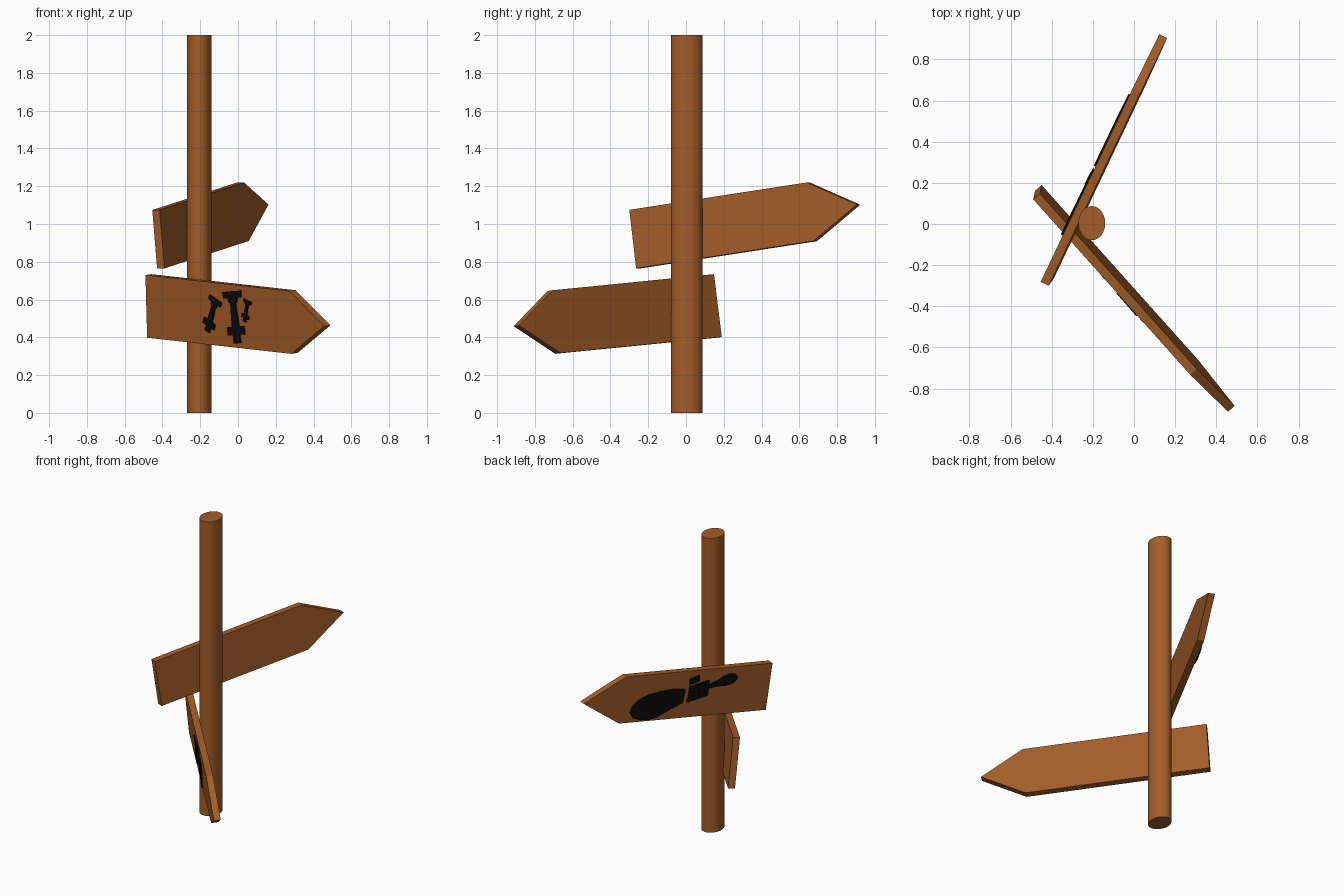
import bpy, bmesh
from mathutils import Vector, Matrix

if "Cube" in bpy.data.objects:
    bpy.data.objects.remove(bpy.data.objects["Cube"])


def material(name, color):
    m = bpy.data.materials.new(name)
    m.diffuse_color = (*color, 1)
    m.use_nodes = True
    m.node_tree.nodes["Principled BSDF"].inputs["Base Color"].default_value = m.diffuse_color
    return m


wood = material("wood", (0.37, 0.11, 0.022))
black = material("black_paint", (0.004, 0.004, 0.004))


def frame(origin, along, down):
    """Board frame: s along the board, d down its face, w through its thickness."""
    e1 = Vector(along).normalized()
    d = Vector(down)
    d = (d - e1 * d.dot(e1)).normalized()
    m = Matrix((e1, d, e1.cross(d))).transposed().to_4x4()
    m.translation = Vector(origin)
    return m


def prisms(name, outlines, w0, w1, m, mat):
    """Extrude flat outlines between two depths of a board frame."""
    bm = bmesh.new()
    for pts in outlines:
        lo = [bm.verts.new(m @ Vector((s, d, w0))) for s, d in pts]
        hi = [bm.verts.new(m @ Vector((s, d, w1))) for s, d in pts]
        bm.faces.new(lo)
        bm.faces.new(hi[::-1])
        n = len(pts)
        for i in range(n):
            j = (i + 1) % n
            bm.faces.new((lo[i], hi[i], hi[j], lo[j]))
    bmesh.ops.recalc_face_normals(bm, faces=bm.faces)
    me = bpy.data.meshes.new(name)
    bm.to_mesh(me)
    bm.free()
    me.materials.append(mat)
    ob = bpy.data.objects.new(name, me)
    bpy.context.collection.objects.link(ob)
    return ob


def arrow(shoulder, tip, height):
    return [(0, 0), (shoulder, 0), (tip, height / 2), (shoulder, height), (0, height)]


def mirrored(a, b, profile):
    """Outline around axis a-b from (position, half width) pairs, as fractions of its length."""
    a, b = Vector(a), Vector(b)
    ax = b - a
    side = Vector((-ax.y, ax.x))
    left = [a + ax * t + side * h for t, h in profile]
    right = [a + ax * t - side * h for t, h in reversed(profile)]
    return [tuple(p) for p in left + right]


# Oval post
bpy.ops.mesh.primitive_cylinder_add(vertices=32, radius=1, depth=2, end_fill_type='TRIFAN',
                                    location=(-0.205, 0.004, 1))
post = bpy.context.object
post.name = "post"
post.scale = (0.065, 0.083, 1)
bpy.ops.object.transform_apply(location=False, rotation=False, scale=True)
bpy.ops.object.shade_smooth_by_angle()
post.data.materials.append(wood)

# Arrow boards
low = frame((-0.49, 0.12, 0.73), (0.665, -0.743, -0.074), (0.009, 0.041, -0.332))
high = frame((-0.415, -0.30, 1.075), (0.425, 0.894, 0.138), (0.025, 0.035, -0.31))
prisms("lower_board", [arrow(1.148, 1.417, 0.335)], 0, 0.043, low, wood)
prisms("upper_board", [arrow(1.05, 1.326, 0.313)], 0, 0.043, high, wood)

# Three upside-down blades painted on the lower board
blade = [(0, 0.27), (0.13, 0.25), (0.13, 0.13), (0.22, 0.12), (0.22, 0.07), (0.68, 0.10),
         (0.68, 0.24), (0.84, 0.24), (0.84, 0.09), (1.0, 0.10)]
axes = [((0.69, 0.035), (0.725, 0.31)), ((0.56, 0.085), (0.485, 0.265)), ((0.815, 0.075), (0.785, 0.19))]
prisms("blade_symbols", [mirrored(a, b, blade) for a, b in axes], 0.01, -0.008, low, black)

# Club held by four fingers on the upper board
club = [(0.61, 0.12), (0.70, 0.112), (0.79, 0.12), (0.87, 0.135), (0.935, 0.165), (0.975, 0.205),
        (0.985, 0.245), (0.96, 0.28), (0.91, 0.298), (0.85, 0.302), (0.79, 0.29), (0.70, 0.245), (0.615, 0.208)]
handle = mirrored((0.44, 0.115), (0.245, 0.065),
                  [(0, 0.06), (0.3, 0.09), (0.55, 0.16), (0.8, 0.17), (0.94, 0.11), (1, 0.04)])
fingers = []
for i in range(4):
    s, d = 0.565 - 0.036 * i, 0.10 - 0.009 * i
    fingers.append([(s - 0.014, d), (s + 0.014, d + 0.004), (s + 0.012, d + 0.108), (s - 0.016, d + 0.1)])
thumb = [(0.585, 0.055), (0.52, 0.032), (0.515, 0.07), (0.58, 0.09)]
palm = [(0.588, 0.185), (0.445, 0.145), (0.445, 0.165), (0.585, 0.208)]
prisms("club_symbol", [club, handle, thumb, palm], 0.035, 0.055, high, black)
prisms("finger_symbol", fingers, 0.035, 0.054, high, black)
